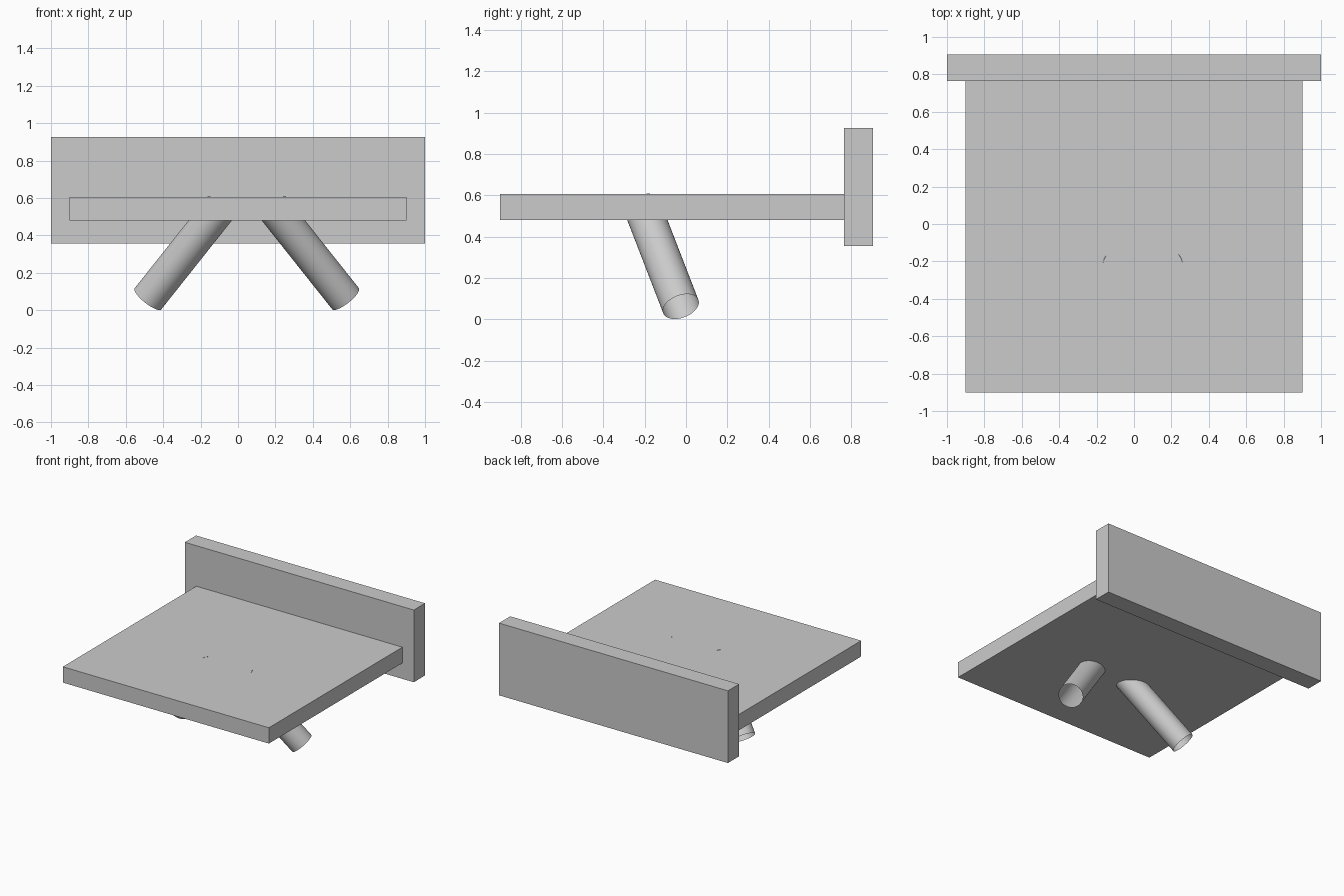
import bpy, math
from mathutils import Vector

cube = bpy.data.objects.get("Cube")
if cube:
    bpy.data.objects.remove(cube, do_unlink=True)

# Single plain grey
grey = bpy.data.materials.new("plain grey")
grey.use_nodes = True
colour = (0.6, 0.6, 0.6, 1)
grey.diffuse_color = colour
grey.node_tree.nodes["Principled BSDF"].inputs["Base Color"].default_value = colour


def box(name, low, high):
    low, high = Vector(low), Vector(high)
    bpy.ops.mesh.primitive_cube_add(size=1, location=(low + high) / 2)
    part = bpy.context.object
    part.name = name
    part.scale = high - low
    bpy.ops.object.transform_apply(location=False, rotation=False, scale=True)
    part.data.materials.append(grey)


def tube(name, bottom, top, radius):
    bottom, top = Vector(bottom), Vector(top)
    axis = top - bottom
    bpy.ops.mesh.primitive_cylinder_add(
        vertices=64, radius=radius, depth=axis.length, end_fill_type='NOTHING',
        location=(bottom + top) / 2,
        rotation=axis.to_track_quat('Z', 'Y').to_euler())
    part = bpy.context.object
    part.name = name
    part.data.materials.append(grey)
    bpy.ops.object.shade_smooth_by_angle(angle=math.radians(30))


# Flat slab and the upright board behind it
box("seat", (-0.9, -0.9, 0.48), (0.9, 0.765, 0.605))
box("back_board", (-1, 0.765, 0.355), (1, 0.905, 0.925))

# Open tubular legs, splayed sideways and backwards about a slightly offset centre
leg_centre = 0.047
for name, side in (("left_leg", 1), ("right_leg", -1)):
    tube(name, (leg_centre + side * 0.528, -0.025, 0.061),
         (leg_centre + side * 0.142, -0.213, 0.547), 0.091)
